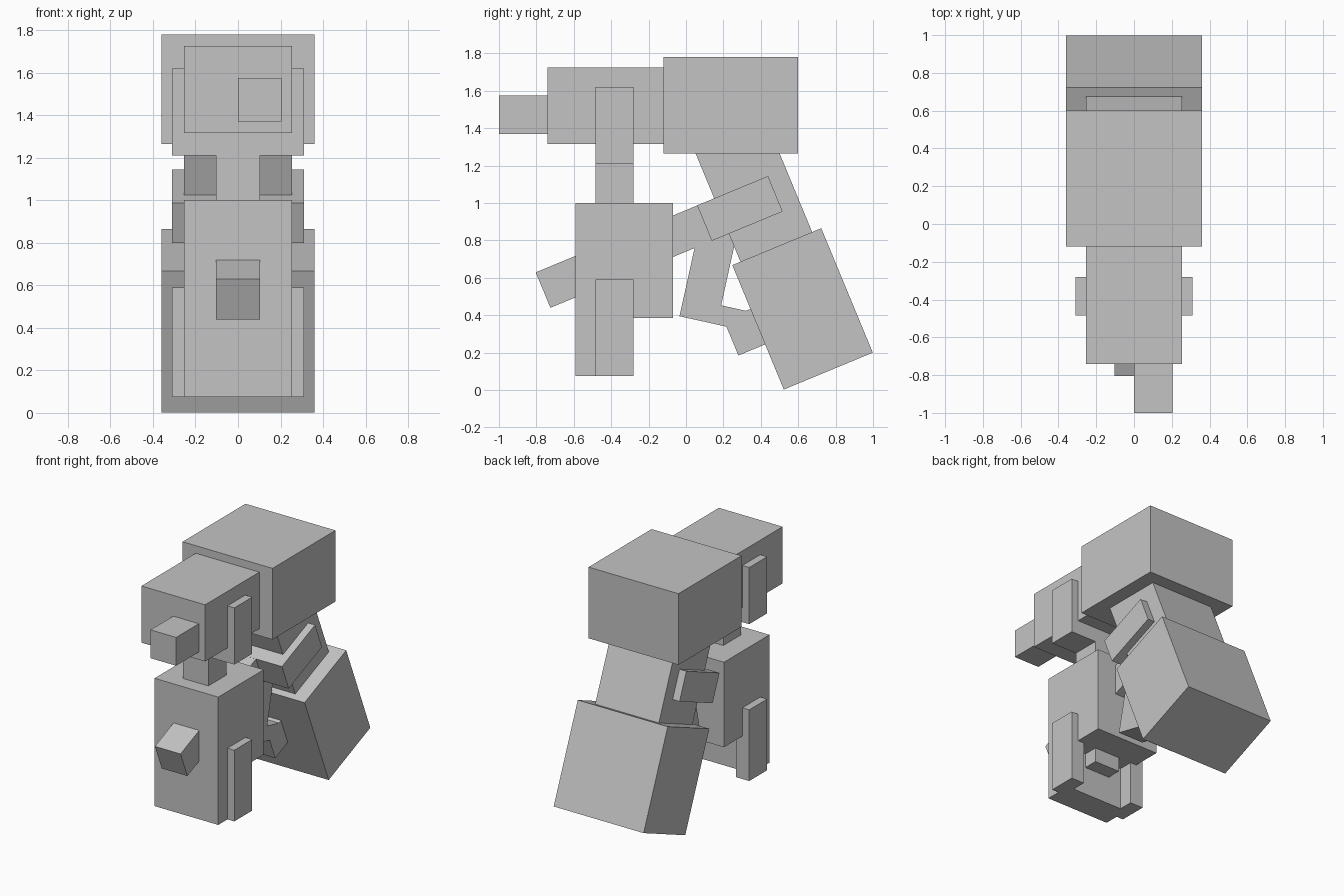
import bpy
import math
from mathutils import Matrix, Vector

cube = bpy.data.objects.get("Cube")
if cube:
    bpy.data.objects.remove(cube, do_unlink=True)

grey = bpy.data.materials.new("plain grey")
grey.use_nodes = True
grey.diffuse_color = (0.55, 0.55, 0.55, 1)
grey.node_tree.nodes["Principled BSDF"].inputs["Base Color"].default_value = grey.diffuse_color

TILT = math.radians(22.5)
KNEE = math.radians(-12.5)


def add_box(name, centre, size, angle=0):
    """Box of a given size, pitched about the x axis."""
    bpy.ops.mesh.primitive_cube_add(size=1)
    box = bpy.context.object
    box.name = name
    box.data.name = name
    box.data.transform(Matrix.Diagonal((*size, 1)))
    box.location = centre
    box.rotation_euler.x = angle
    box.data.materials.append(grey)
    return box


def span(name, x, y, z):
    """Upright box given by its limits on each axis."""
    limits = (x, y, z)
    return add_box(name, [sum(p) / 2 for p in limits], [p[1] - p[0] for p in limits])


def pitched(name, corner, width, length, height, angle):
    """Pitched box from its lower front corner (y, z), centred on x = 0."""
    offset = Matrix.Rotation(angle, 3, 'X') @ Vector((0, length / 2, height / 2))
    centre = Vector((0, *corner)) + offset
    return add_box(name, centre, (width, length, height), angle)


# Head
span("head", (-0.36, 0.36), (-0.12, 0.60), (1.265, 1.78))
span("muzzle", (-0.255, 0.255), (-0.74, -0.10), (1.315, 1.725))
span("nose", (0, 0.205), (-1.0, -0.74), (1.37, 1.575))
span("muzzle_band", (-0.31, 0.31), (-0.485, -0.28), (1.21, 1.62))
span("neck", (-0.1025, 0.1025), (-0.485, -0.28), (1.0, 1.32))

# Front block
span("front_upper_block", (-0.255, 0.255), (-0.59, -0.07), (0.385, 1.0))
span("front_lower_block", (-0.255, 0.255), (-0.59, -0.385), (0.075, 0.39))
span("front_peg", (-0.1025, 0.1025), (-0.39, -0.28), (0.28, 0.39))
for side, a, b in (("left", 0.205, 0.31), ("right", -0.31, -0.205)):
    span(side + "_side_plate", (a, b), (-0.485, -0.28), (0.075, 0.59))

# Sloping beam joining front and rear, with its wide sleeve
pitched("beam", (-0.725, 0.44), 0.205, 1.2, 0.205, TILT)
pitched("beam_sleeve", (0.138, 0.798), 0.62, 0.41, 0.205, TILT)

# Rear blocks
pitched("rear_block", (0.523, 0.003), 0.72, 0.515, 0.72, TILT)
pitched("rear_neck", (0.295, 0.677), 0.51, 0.415, 0.69, TILT)
pitched("rear_peg", (0.28, 0.185), 0.205, 0.26, 0.205, TILT)

# Inner leg and foot
pitched("inner_leg", (-0.035, 0.395), 0.205, 0.205, 0.54, KNEE)
pitched("inner_foot", (-0.035, 0.395), 0.205, 0.41, 0.105, KNEE)
